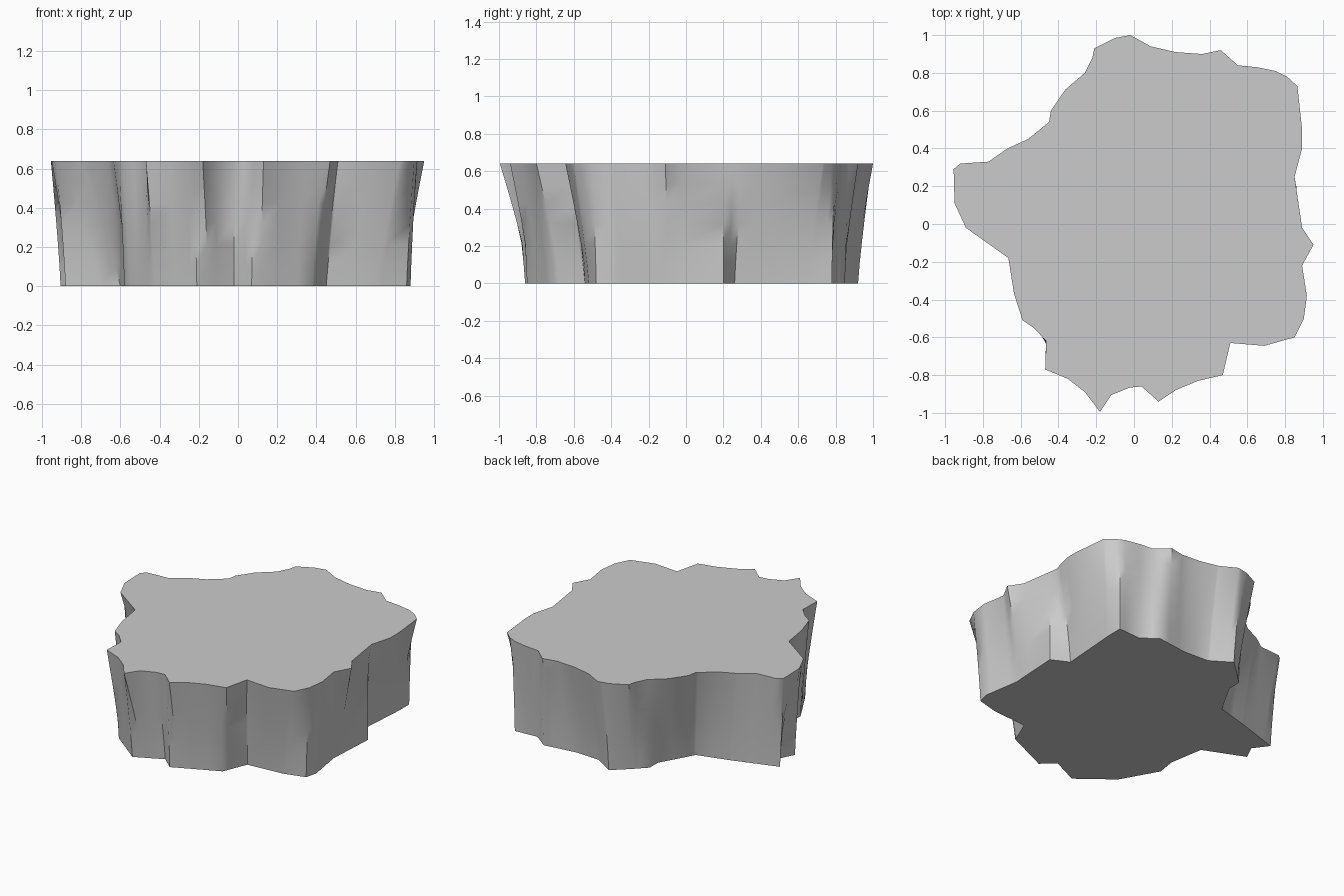
import bpy, bmesh, math

if "Cube" in bpy.data.objects:
    bpy.data.objects.remove(bpy.data.objects["Cube"])

HEIGHT = 0.64
LEVELS = 6

# Outline of the wide top edge, counter-clockwise
top = [(-.02, 1), (-.10, .985), (-.21, .93), (-.22, .88), (-.26, .80), (-.365, .71),
       (-.44, .60), (-.45, .54), (-.56, .45), (-.67, .40), (-.77, .33), (-.92, .32),
       (-.955, .29), (-.95, .11), (-.89, -.02), (-.665, -.18), (-.635, -.37),
       (-.59, -.51), (-.53, -.55), (-.465, -.62), (-.47, -.77), (-.35, -.82),
       (-.26, -.89), (-.18, -.995), (-.12, -.905), (-.02, -.865), (.04, -.86),
       (.13, -.94), (.22, -.88), (.34, -.83), (.47, -.80), (.51, -.63), (.69, -.645),
       (.85, -.60), (.90, -.50), (.915, -.38), (.89, -.22), (.95, -.11), (.89, -.02),
       (.85, .25), (.89, .40), (.89, .50), (.865, .73), (.81, .78), (.75, .81),
       (.65, .83), (.55, .84), (.46, .92), (.36, .90), (.22, .91), (.09, .94)]

# Outline of the narrower foot
foot = [(-.05, .92), (-.16, .82), (-.24, .74), (-.24, .65), (-.37, .42), (-.59, .36),
        (-.905, .26), (-.83, .16), (-.88, .06), (-.60, -.06), (-.56, -.30),
        (-.58, -.43), (-.44, -.68), (-.21, -.86), (-.02, -.77), (.07, -.85),
        (.38, -.71), (.45, -.54), (.71, -.52), (.86, -.48), (.88, -.40), (.84, -.15),
        (.86, .20), (.74, .26), (.77, .67), (.77, .78), (.60, .77), (.50, .85),
        (.27, .82), (.09, .83)]


def angle(p):
    return math.atan2(p[1], p[0]) % math.tau


def radius_at(outline, a):
    """Distance from the centre to the outline along direction a."""
    dx, dy = math.cos(a), math.sin(a)
    best = 0
    for (x1, y1), (x2, y2) in zip(outline, outline[1:] + outline[:1]):
        ex, ey = x2 - x1, y2 - y1
        den = dx * ey - dy * ex
        if abs(den) < 1e-9:
            continue
        r = (x1 * ey - y1 * ex) / den
        s = (x1 * dy - y1 * dx) / den
        if r > 0 and -1e-6 <= s <= 1 + 1e-6:
            best = max(best, r)
    return best


# Shared directions so both outlines keep their corners
angles = []
for a in sorted(angle(p) for p in top + foot):
    if not angles or a - angles[-1] > 0.008:
        angles.append(a)

# Loft the rock wall from foot to top with a slight flare
bm = bmesh.new()
rings = []
for i in range(LEVELS + 1):
    t = i / LEVELS
    ring = []
    for a in angles:
        lo, hi = radius_at(foot, a), radius_at(top, a)
        r = lo + (hi - lo) * t ** 1.2
        ring.append(bm.verts.new((r * math.cos(a), r * math.sin(a), HEIGHT * t)))
    rings.append(ring)
n = len(angles)
for lower, upper in zip(rings, rings[1:]):
    for j in range(n):
        k = (j + 1) % n
        bm.faces.new((lower[j], lower[k], upper[k], upper[j]))

# Flat top and underside
bm.faces.new(rings[-1])
bm.faces.new(rings[0][::-1])

mesh = bpy.data.meshes.new("rock_platform")
bm.to_mesh(mesh)
bm.free()
rock = bpy.data.objects.new("rock_platform", mesh)
bpy.context.collection.objects.link(rock)
bpy.context.view_layer.objects.active = rock
rock.select_set(True)
bpy.ops.object.shade_smooth_by_angle(angle=math.radians(45))
